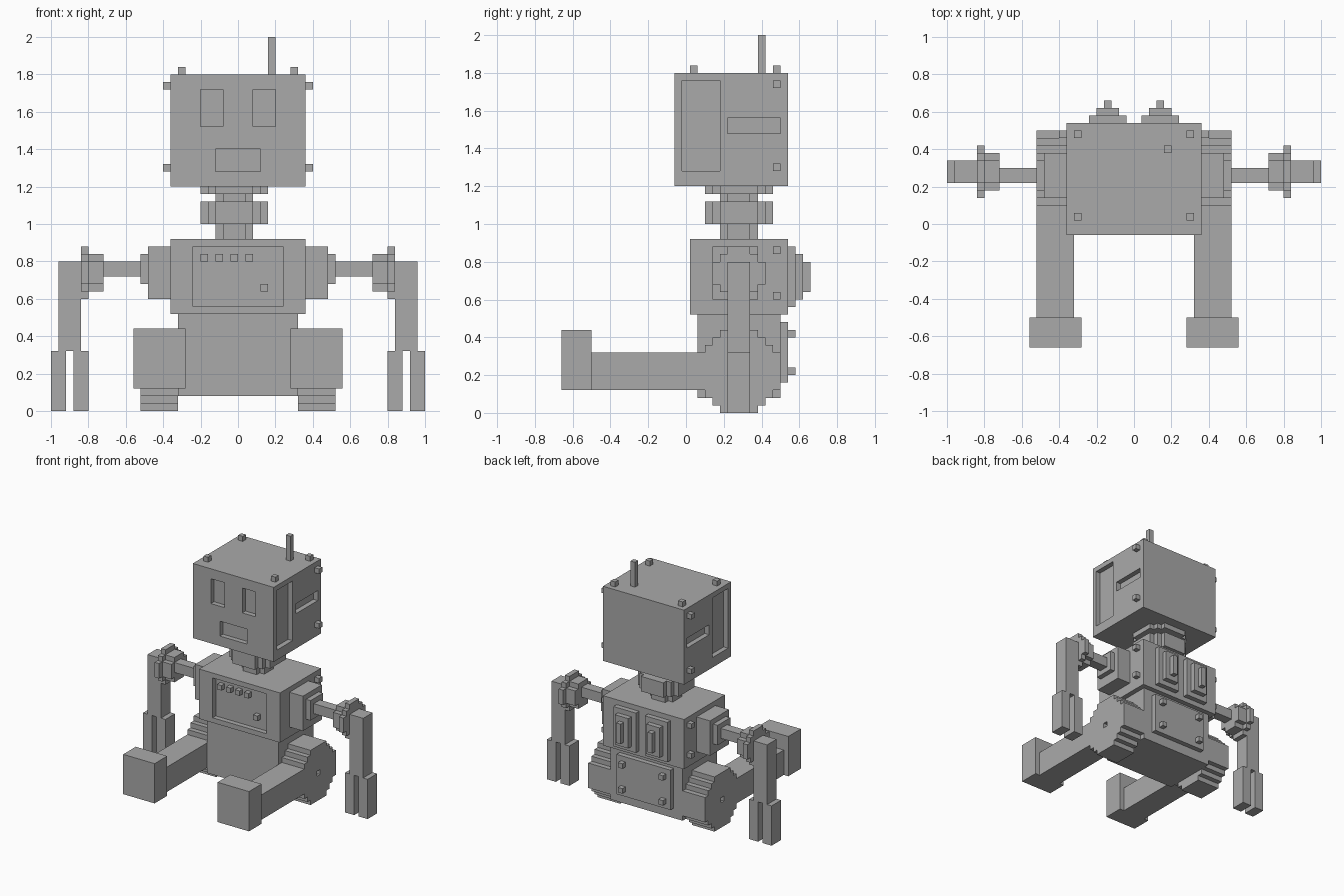
import bpy, bmesh
from mathutils import Vector

if "Cube" in bpy.data.objects:
    bpy.data.objects.remove(bpy.data.objects["Cube"], do_unlink=True)

grey = bpy.data.materials.new("plain_grey")
grey.use_nodes = True
grey.diffuse_color = (0.4, 0.4, 0.4, 1)
grey.node_tree.nodes["Principled BSDF"].inputs["Base Color"].default_value = (0.4, 0.4, 0.4, 1)

U = 0.04  # small block size used for bolts, recess depths and steps


def finish(name, bm):
    bmesh.ops.recalc_face_normals(bm, faces=bm.faces)
    mesh = bpy.data.meshes.new(name)
    bm.to_mesh(mesh)
    bm.free()
    mesh.materials.append(grey)
    obj = bpy.data.objects.new(name, mesh)
    bpy.context.collection.objects.link(obj)
    return obj


def boxes(name, spans):
    """One object made of boxes, each given as (x range, y range, z range)."""
    bm = bmesh.new()
    for span in spans:
        lo = Vector([min(s) for s in span])
        hi = Vector([max(s) for s in span])
        verts = bmesh.ops.create_cube(bm, size=1)["verts"]
        for v in verts:
            v.co = (lo + hi) / 2 + v.co * (hi - lo)
    return finish(name, bm)


def box(name, x, y, z):
    return boxes(name, [(x, y, z)])


def stepped_disc(name, axis, centre, steps, span):
    """Disc with a staircase rim, extruded along x or z over span."""
    quarter = []
    for i, s in enumerate(steps):
        quarter.append((steps[-1 - i], s))
        if i < len(steps) - 1:
            quarter.append((steps[-2 - i], s))
    ring = []
    for _ in range(4):
        ring += quarter
        quarter = [(-b, a) for a, b in quarter]
    bm = bmesh.new()
    verts = []
    for a, b in ring:
        a, b = a + centre[0], b + centre[1]
        verts.append(bm.verts.new((span[0], a, b) if axis == "x" else (a, b, span[0])))
    face = bm.faces.new(verts)
    top = bmesh.ops.extrude_face_region(bm, geom=[face])["geom"]
    depth = span[1] - span[0]
    move = (depth, 0, 0) if axis == "x" else (0, 0, depth)
    bmesh.ops.translate(bm, vec=move, verts=[g for g in top if isinstance(g, bmesh.types.BMVert)])
    return finish(name, bm)


def carve(obj, spans):
    """Cut box-shaped recesses into an object."""
    cutter = boxes("cutter", spans)
    cutter.hide_render = True
    mod = obj.modifiers.new("recess", "BOOLEAN")
    mod.operation = "DIFFERENCE"
    mod.solver = "EXACT"
    mod.object = cutter
    bpy.context.view_layer.objects.active = obj
    bpy.ops.object.modifier_apply(modifier=mod.name)
    bpy.data.objects.remove(cutter, do_unlink=True)


def flip(span, side):
    return (span[0] * side, span[1] * side)


def cell(a):
    return (a, a + U)


SIDES = (("left", 1), ("right", -1))

# Head with eyes, mouth, side panels and slots
head = box("head", (-0.36, 0.36), (-0.06, 0.54), (1.2, 1.8))
cuts = [((-0.12, 0.12), (-0.1, -0.02), (1.28, 1.4))]
for _, s in SIDES:
    wall = flip((0.32, 0.42), s)
    cuts += [(flip((0.08, 0.2), s), (-0.1, -0.02), (1.52, 1.72)),
             (wall, (-0.02, 0.18), (1.28, 1.76)),
             (wall, (0.22, 0.5), (1.48, 1.56))]
carve(head, cuts)
box("antenna", (0.16, 0.2), (0.38, 0.42), (1.8, 2.0))

# Neck core and collars
neck_centre = (-0.02, 0.28)
stepped_disc("neck_core", "z", neck_centre, [0.06, 0.1], (0.92, 1.2))
stepped_disc("neck_collar", "z", neck_centre, [0.1, 0.14, 0.18], (1.0, 1.12))
stepped_disc("neck_top_collar", "z", neck_centre, [0.1, 0.14, 0.18], (1.16, 1.2))

# Chest with recessed control panel and buttons
chest = box("chest", (-0.36, 0.36), (0.02, 0.54), (0.52, 0.92))
carve(chest, [((-0.24, 0.24), (-0.02, 0.06), (0.56, 0.88))])
buttons = [(-0.2, 0.8), (-0.12, 0.8), (-0.04, 0.8), (0.04, 0.8), (0.12, 0.64)]
boxes("chest_buttons", [(cell(x), cell(0.02), cell(z)) for x, z in buttons])

# Lower body and back plate
box("lower_body", (-0.32, 0.32), (0.06, 0.5), (0.08, 0.52))
box("back_plate", (-0.24, 0.24), (0.5, 0.54), (0.16, 0.48))

for label, s in SIDES:
    # Bolts on head, chest and back plate
    side_bolt = flip(cell(0.36), s)
    boxes(label + "_head_bolts",
          [(flip(cell(0.28), s), cell(y), cell(1.8)) for y in (0.02, 0.46)]
          + [(side_bolt, cell(0.46), cell(z)) for z in (1.28, 1.72)])
    boxes(label + "_chest_bolts", [(side_bolt, cell(0.46), cell(z)) for z in (0.6, 0.84)])
    boxes(label + "_back_plate_bolts",
          [(flip(cell(0.16), s), cell(0.54), cell(z)) for z in (0.2, 0.4)])

    # Tiered vent on the back
    boxes(label + "_back_vent",
          [(flip((0.04 + i * U, 0.24 - i * U), s), cell(0.54 + i * U),
            (0.56 + i * U, 0.88 - i * U)) for i in range(3)])

    # Arm
    box(label + "_shoulder", flip((0.36, 0.48), s), (0.14, 0.38), (0.6, 0.88))
    box(label + "_shoulder_cap", flip((0.48, 0.52), s), (0.18, 0.34), (0.68, 0.84))
    box(label + "_upper_arm", flip((0.52, 0.72), s), (0.22, 0.3), (0.72, 0.8))
    elbow = (0.28, 0.74)
    stepped_disc(label + "_elbow", "x", elbow, [0.06, 0.1], flip((0.72, 0.84), s))
    stepped_disc(label + "_elbow_ring", "x", elbow, [0.06, 0.1, 0.14], flip((0.8, 0.84), s))
    box(label + "_forearm", flip((0.84, 0.96), s), (0.22, 0.34), (0.32, 0.8))
    boxes(label + "_claw",
          [(flip(x, s), (0.22, 0.34), (0, 0.32)) for x in ((0.8, 0.88), (0.92, 1.0))])

    # Leg
    hip = stepped_disc(label + "_hip", "x", (0.28, 0.22), [0.1, 0.14, 0.18, 0.22],
                       flip((0.32, 0.52), s))
    carve(hip, [(flip((0.48, 0.56), s), cell(0.26), cell(0.2))])
    box(label + "_leg", flip((0.32, 0.52), s), (-0.5, 0.06), (0.12, 0.32))
    box(label + "_foot", flip((0.28, 0.56), s), (-0.66, -0.5), (0.12, 0.44))
